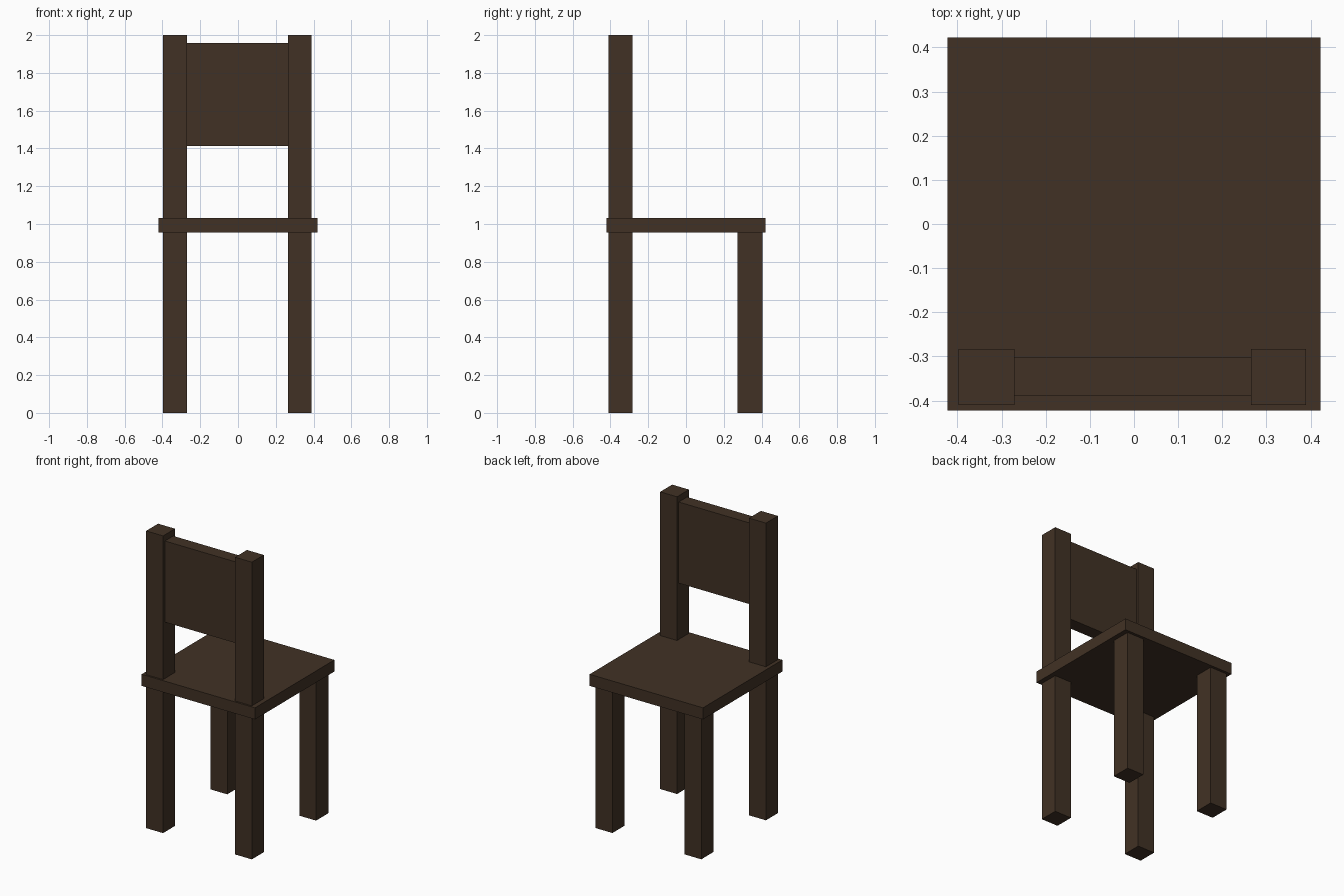
import bpy
from mathutils import Vector

if "Cube" in bpy.data.objects:
    bpy.data.objects.remove(bpy.data.objects["Cube"])

wood = bpy.data.materials.new("dark_wood")
wood.diffuse_color = (0.053, 0.031, 0.018, 1.0)
wood.use_nodes = True
wood.node_tree.nodes["Principled BSDF"].inputs["Base Color"].default_value = wood.diffuse_color


def box(name, x, y, z):
    """Box spanning the given (min, max) ranges."""
    lo, hi = Vector((x[0], y[0], z[0])), Vector((x[1], y[1], z[1]))
    bpy.ops.mesh.primitive_cube_add(size=1, location=(lo + hi) / 2)
    ob = bpy.context.object
    ob.name = name
    ob.scale = hi - lo
    bpy.ops.object.transform_apply(location=False, rotation=False, scale=True)
    ob.data.materials.append(wood)
    return ob


# Seat slab
box("seat", (-0.422, 0.422), (-0.422, 0.422), (0.955, 1.033))

# Tall posts carry the backrest, short legs support the other edge
for side, x in (("left", (-0.397, -0.271)), ("right", (0.265, 0.390))):
    box(f"back_post_{side}", x, (-0.410, -0.283), (0, 2))
    box(f"short_leg_{side}", x, (0.273, 0.404), (0, 0.955))

# Backrest panel between the posts
box("backrest", (-0.271, 0.265), (-0.390, -0.301), (1.412, 1.958))
